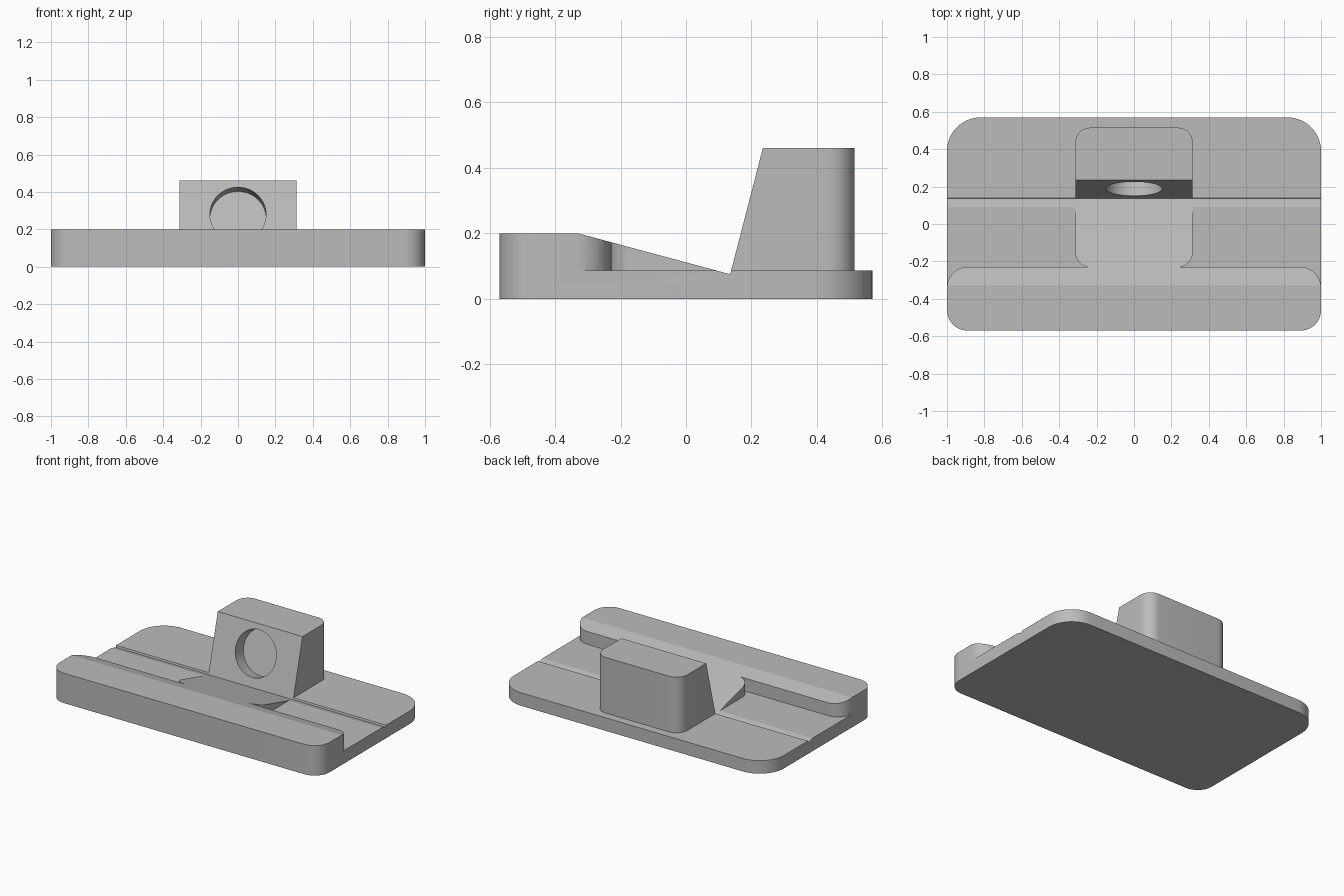
import bpy, bmesh, math
from mathutils import Matrix, Vector

cube = bpy.data.objects.get("Cube")
if cube:
    bpy.data.objects.remove(cube)

grey = bpy.data.materials.new("plain_grey")
grey.use_nodes = True
colour = (0.5, 0.5, 0.5, 1)
grey.diffuse_color = colour
grey.node_tree.nodes["Principled BSDF"].inputs["Base Color"].default_value = colour


def make_object(name, bm):
    bmesh.ops.recalc_face_normals(bm, faces=bm.faces)
    mesh = bpy.data.meshes.new(name)
    bm.to_mesh(mesh)
    bm.free()
    mesh.materials.append(grey)
    obj = bpy.data.objects.new(name, mesh)
    bpy.context.collection.objects.link(obj)
    return obj


def prism(name, points, offset):
    """Extrude a flat outline along a vector."""
    bm = bmesh.new()
    face = bm.faces.new([bm.verts.new(p) for p in points])
    moved = bmesh.ops.extrude_face_region(bm, geom=[face], use_keep_orig=True)["geom"]
    bmesh.ops.translate(bm, vec=offset,
                        verts=[v for v in moved if isinstance(v, bmesh.types.BMVert)])
    return make_object(name, bm)


def rounded_slab(name, half_x, y0, y1, z0, z1, front_r, back_r, steps=12):
    corners = [(1, y1 - back_r, back_r, 0), (-1, y1 - back_r, back_r, 90),
               (-1, y0 + front_r, front_r, 180), (1, y0 + front_r, front_r, 270)]
    points = []
    for side, cy, r, start in corners:
        for i in range(steps + 1):
            a = math.radians(start + 90 * i / steps)
            points.append((side * (half_x - r) + r * math.cos(a), cy + r * math.sin(a), z0))
    return prism(name, points, (0, 0, z1 - z0))


def combine(target, tool, operation):
    mod = target.modifiers.new(operation.lower(), "BOOLEAN")
    mod.operation = operation
    mod.solver = "EXACT"
    mod.object = tool
    bpy.context.view_layer.objects.active = target
    bpy.ops.object.modifier_apply(modifier=mod.name)
    bpy.data.objects.remove(tool)


# Base plate, front bar and central block
body = rounded_slab("clamp_base", 1, -0.57, 0.57, 0, 0.087, 0.11, 0.18)
combine(body, rounded_slab("front_bar", 1, -0.57, -0.23, 0, 0.2, 0.11, 0.11), "UNION")
combine(body, rounded_slab("block", 0.314, -0.23, 0.515, 0.03, 0.46, 0.08, 0.08), "UNION")

# Angled notch: gentle ramp at the front, steep face at the back
notch = [(0.135, 0.075), (0.271, 0.6), (-0.7, 0.6), (-0.7, 0.2995)]
combine(body, prism("notch_cutter", [(-1.2, y, z) for y, z in notch], (2.4, 0, 0)), "DIFFERENCE")

# Round blind hole square to the steep face
inward = Vector((0, 0.385, -0.1)).normalized()
depth, overshoot = 0.09, 0.1
bm = bmesh.new()
bmesh.ops.create_cone(bm, cap_ends=True, segments=64, radius1=0.15, radius2=0.15,
                      depth=depth + overshoot)
middle = Vector((0, 0.188, 0.28)) + inward * (depth - overshoot) / 2
turn = inward.to_track_quat("Z", "Y").to_matrix().to_4x4()
bmesh.ops.transform(bm, matrix=Matrix.Translation(middle) @ turn, verts=bm.verts)
combine(body, make_object("hole_cutter", bm), "DIFFERENCE")

# Merge coplanar faces, then smooth only the rounded corners
bm = bmesh.new()
bm.from_mesh(body.data)
bmesh.ops.dissolve_limit(bm, angle_limit=math.radians(0.5), verts=bm.verts, edges=bm.edges)
bm.to_mesh(body.data)
bm.free()
bpy.ops.object.select_all(action="DESELECT")
body.select_set(True)
bpy.context.view_layer.objects.active = body
bpy.ops.object.shade_smooth_by_angle(angle=math.radians(14))
